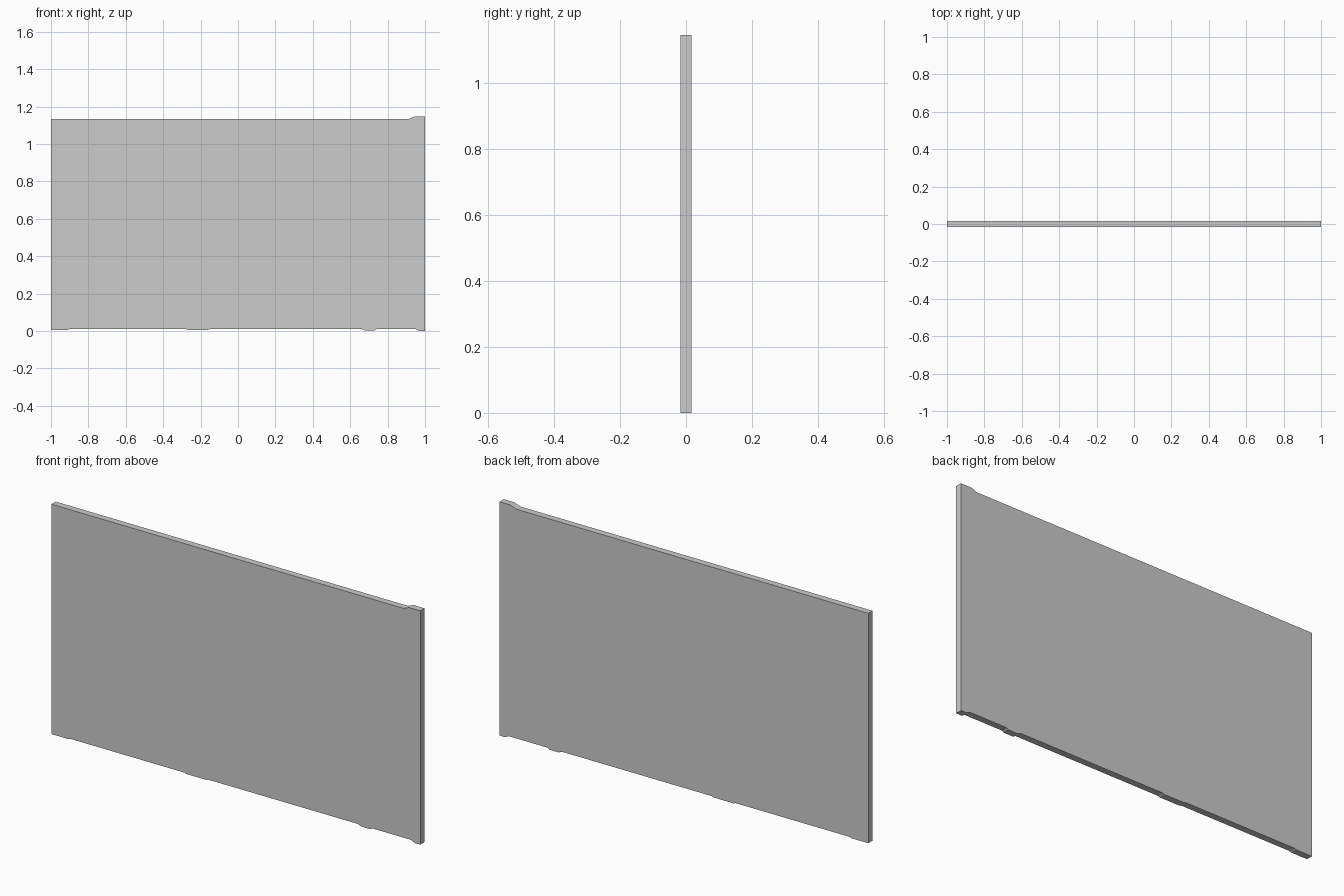
import bpy
import bmesh

if "Cube" in bpy.data.objects:
    bpy.data.objects.remove(bpy.data.objects["Cube"])

HALF_DEPTH = 0.0165

# Slab outline in x, z: worn bottom edge, raised top right corner
outline = [
    (-1.0, 0.007), (-0.91, 0.007), (-0.90, 0.011),
    (-0.28, 0.011), (-0.27, 0.007), (-0.16, 0.007), (-0.15, 0.011),
    (0.66, 0.011), (0.68, 0.003), (0.73, 0.003), (0.74, 0.010),
    (0.95, 0.010), (0.97, 0.0), (1.0, 0.0),
    (1.0, 1.146), (0.94, 1.146), (0.91, 1.134), (-1.0, 1.134),
]


def extrude_profile(name, points, y0, y1):
    bm = bmesh.new()
    face = bm.faces.new([bm.verts.new((x, y0, z)) for x, z in points])
    result = bmesh.ops.extrude_face_region(bm, geom=[face])
    moved = [v for v in result["geom"] if isinstance(v, bmesh.types.BMVert)]
    bmesh.ops.translate(bm, verts=moved, vec=(0, y1 - y0, 0))
    bmesh.ops.recalc_face_normals(bm, faces=bm.faces)
    mesh = bpy.data.meshes.new(name)
    bm.to_mesh(mesh)
    bm.free()
    obj = bpy.data.objects.new(name, mesh)
    bpy.context.collection.objects.link(obj)
    return obj


# Wall panel
extrude_profile("wall_panel", outline, -HALF_DEPTH, HALF_DEPTH)
